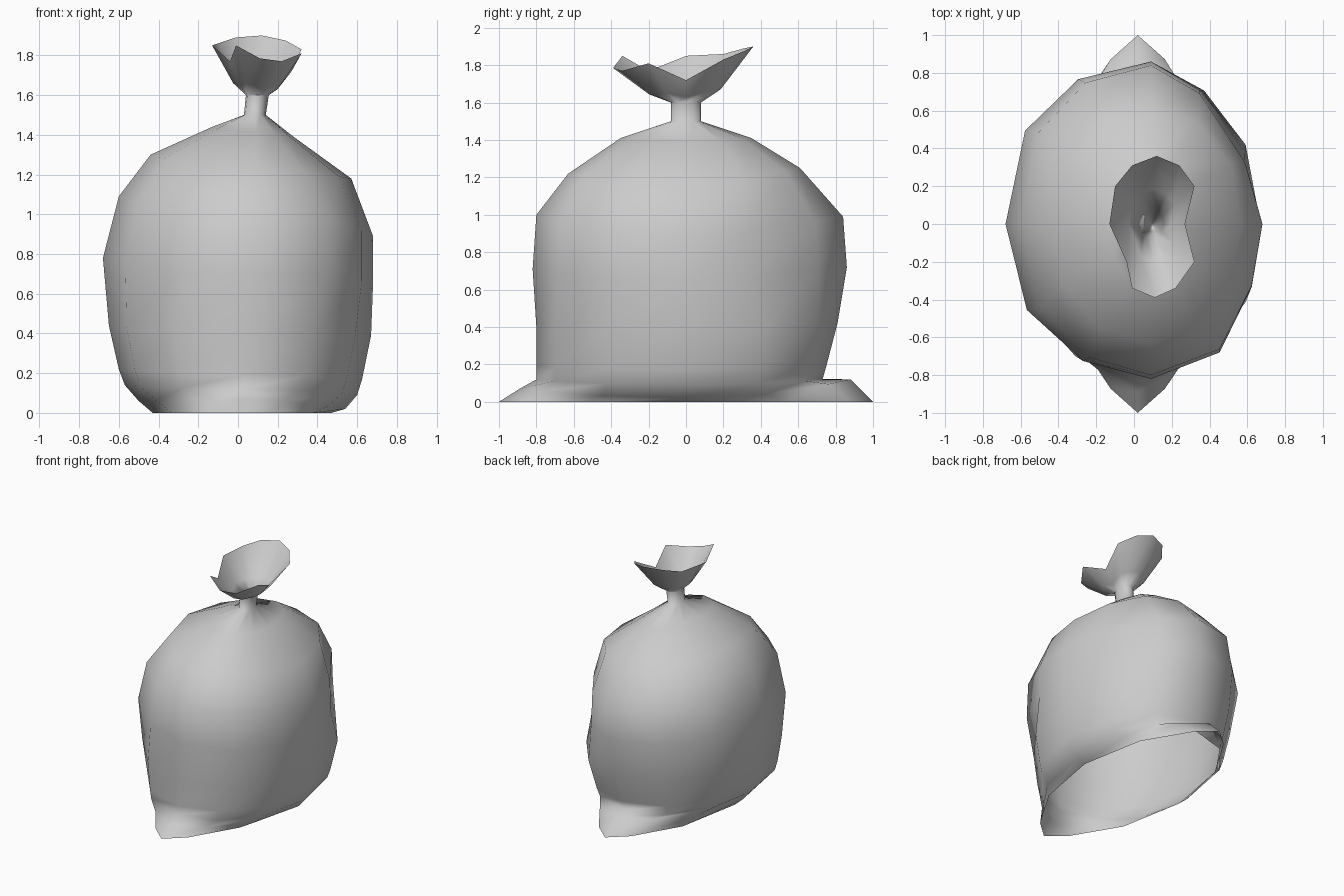
import bpy, bmesh
from math import cos, sin, pi, radians

if "Cube" in bpy.data.objects:
    bpy.data.objects.remove(bpy.data.objects["Cube"])

N = 12
# Roundness exponents (x, y) per quadrant that make the sack lopsided
LUMPY = {(1, 1): (1.2, 1.35), (-1, 1): (1.0, .8), (-1, -1): (1.1, .85), (1, -1): (.7, 1.3)}


def ring(left, right, front, back, cx, px=.95, py=.95, lumpy=False):
    """Oval ring; each side is given as (offset, height)."""
    pts = []
    for k in range(N):
        c, s = round(cos(2 * pi * k / N), 6), round(sin(2 * pi * k / N), 6)
        if lumpy:
            px, py = LUMPY[(1 if c > 0 else -1, 1 if s > 0 else -1)]
        sx = right if c > 0 else left
        sy = back if s > 0 else front
        x = cx + (sx[0] - cx) * abs(c) ** px
        y = sy[0] * abs(s) ** py
        pts.append((x, y, c * c * sx[1] + s * s * sy[1]))
    return pts


def loft(name, rings, cap=False, angle=180):
    bm = bmesh.new()
    vs = [[bm.verts.new(p) for p in r] for r in rings]
    for a, b in zip(vs, vs[1:]):
        for k in range(N):
            j = (k + 1) % N
            bm.faces.new((a[k], a[j], b[j], b[k]))
    if cap:
        bm.faces.new(vs[0])
    me = bpy.data.meshes.new(name)
    bm.to_mesh(me)
    bm.free()
    ob = bpy.data.objects.new(name, me)
    bpy.context.collection.objects.link(ob)
    bpy.ops.object.select_all(action='DESELECT')
    ob.select_set(True)
    bpy.context.view_layer.objects.active = ob
    bpy.ops.object.shade_smooth_by_angle(angle=radians(angle))
    return ob


# Sack shell, open underneath, with pinched seam corners front and back,
# running up into the tied neck
neck_top = ring((.04, 1.6), (.155, 1.6), (-.08, 1.6), (.08, 1.6), .095)
body = [
    ring((-.43, 0), (.47, 0), (-1, 0), (1, 0), .02, 1.65, .95),
    ring((-.50, .06), (.54, .02), (-.89, .07), (.88, .12), .02, 1.3, 1.0),
    ring((-.57, .14), (.60, .09), (-.80, .12), (.73, .12), .02, .98, .92),
    ring((-.60, .22), (.625, .17), (-.80, .19), (.75, .19), .03, .97, .93),
    ring((-.65, .44), (.67, .39), (-.80, .40), (.81, .42), .05),
    ring((-.68, .78), (.68, .65), (-.82, .71), (.86, .72), .09, lumpy=True),
    ring((-.60, 1.09), (.68, .89), (-.80, 1.0), (.84, .99), .09, lumpy=True),
    ring((-.44, 1.30), (.57, 1.18), (-.63, 1.22), (.61, 1.25), .09),
    ring((-.13, 1.44), (.28, 1.39), (-.35, 1.41), (.35, 1.41), .09),
    ring((.03, 1.5), (.14, 1.5), (-.08, 1.5), (.08, 1.5), .085),
    neck_top,
]
loft("sack_body", body)

# Flared ruffle with an uneven rim, closed where it is tied
rim = [(.27, 0, 1.72), (.32, .2, 1.83), (.24, .31, 1.875), (.12, .36, 1.90),
       (-.01, .31, 1.89), (-.10, .2, 1.86), (-.13, 0, 1.85), (-.04, -.2, 1.77),
       (-.01, -.34, 1.85), (.11, -.39, 1.785), (.22, -.34, 1.77), (.32, -.2, 1.81)]
flare = [tuple(a + (b - a) * t for a, b, t in zip(p, q, (.38, .38, .24)))
         for p, q in zip(neck_top, rim)]
loft("ruffle", [neck_top, flare, rim], cap=True)
